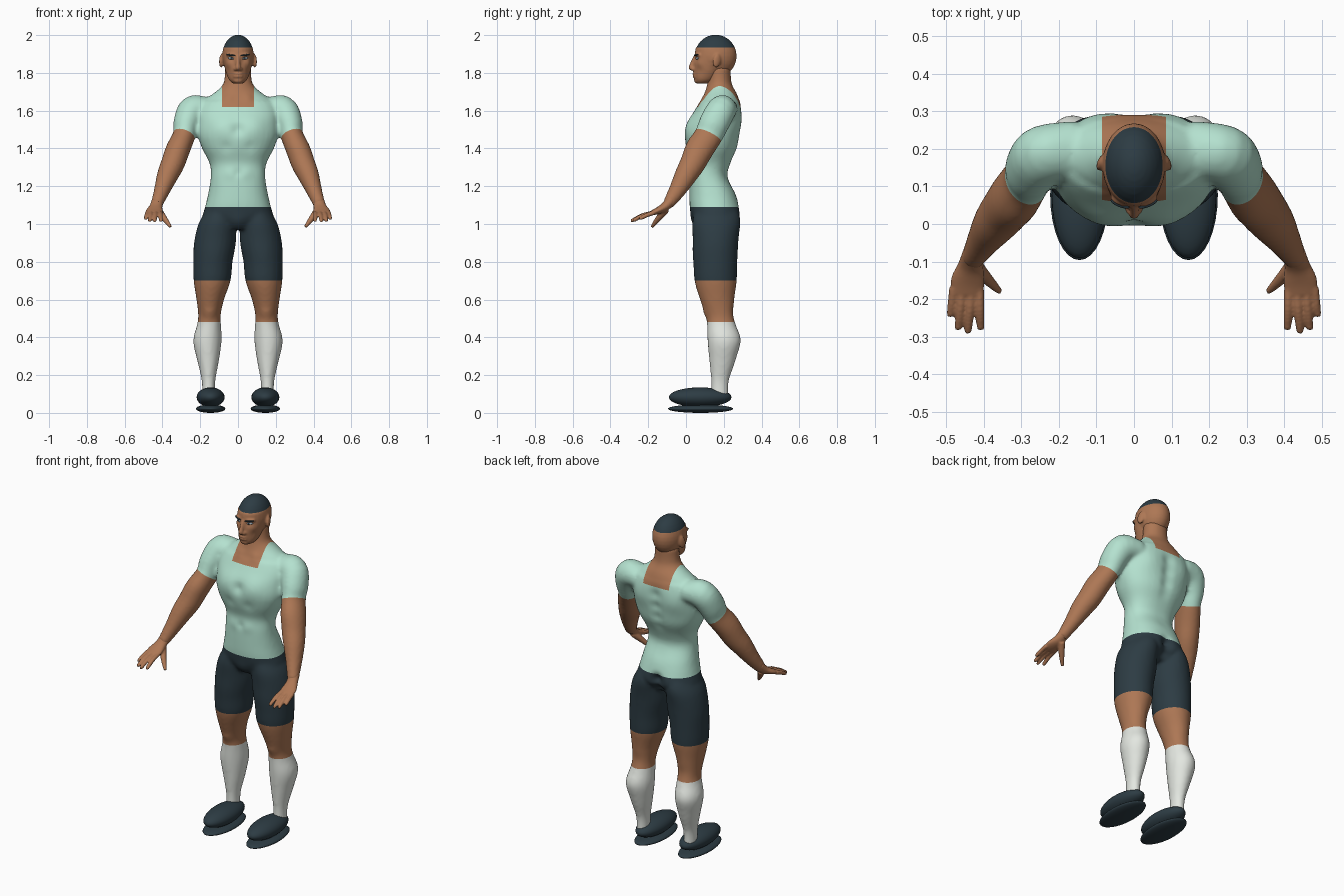
import bpy, bmesh, math
from mathutils import Vector, Matrix, Euler


def material(name, rgb):
    m = bpy.data.materials.new(name)
    m.diffuse_color = (*rgb, 1)
    return m


SKIN = material("skin brown", (0.42, 0.185, 0.09))
MINT = material("mint cloth", (0.46, 0.76, 0.63))
SLATE = material("dark slate", (0.026, 0.045, 0.057))
WHITE = material("sock white", (0.80, 0.83, 0.78))
EYE = material("eye grey", (0.40, 0.47, 0.53))


def spline(rows, steps=4):
    """Smooth interpolation through rows of numbers."""
    out = []
    for i in range(len(rows) - 1):
        p = [rows[max(0, min(len(rows) - 1, i + k))] for k in (-1, 0, 1, 2)]
        for j in range(steps):
            t = j / steps
            out.append([0.5 * (2 * b + (c - a) * t + (2 * a - 5 * b + 4 * c - d) * t * t
                               + (3 * b - a - 3 * c + d) * t ** 3) for a, b, c, d in zip(*p)])
    return out + [list(rows[-1])]


def loft(bm, rows, side=1, flat=False, ref=(0, 1, 0), power=1.0, n=24):
    """Closed tube through rows of (x, y, z, a, b); b runs along ref."""
    rows = spline(rows)
    pts = [Vector((r[0] * side, r[1], r[2])) for r in rows]
    rings = []
    for i, r in enumerate(rows):
        t = Vector((0, 0, 1)) if flat else (pts[min(i + 1, len(pts) - 1)] - pts[max(i - 1, 0)]).normalized()
        u = Vector(ref)
        u = (u - t * u.dot(t)).normalized()
        v = t.cross(u)
        ring = []
        for k in range(n):
            c, s = math.cos(math.tau * k / n), math.sin(math.tau * k / n)
            c, s = (math.copysign(abs(q) ** power, q) for q in (c, s))
            ring.append(bm.verts.new(pts[i] + v * c * r[3] + u * s * r[4]))
        rings.append(ring)
    for p, q in zip(rings, rings[1:]):
        for k in range(n):
            bm.faces.new((p[k], p[(k + 1) % n], q[(k + 1) % n], q[k]))
    bm.faces.new(rings[0][::-1])
    bm.faces.new(rings[-1])


def ellipsoid(bm, centre, radii, rot=(0, 0, 0)):
    bmesh.ops.create_uvsphere(bm, u_segments=32, v_segments=16, radius=1,
                              matrix=Matrix.LocRotScale(Vector(centre), Euler(rot), Vector(radii)))


def add(name, bm, mats):
    bmesh.ops.recalc_face_normals(bm, faces=bm.faces[:])
    for f in bm.faces:
        f.smooth = True
    me = bpy.data.meshes.new(name)
    bm.to_mesh(me)
    bm.free()
    for m in mats:
        me.materials.append(m)
    ob = bpy.data.objects.new(name, me)
    bpy.context.scene.collection.objects.link(ob)
    return ob


def sculpt(name, bm, mats, voxel, smooth, bumps=(), cuts=(), rule=None):
    """Fuse overlapping volumes, push muscles in or out, cut colour borders."""
    ob = add(name, bm, [])
    rm = ob.modifiers.new("fuse", 'REMESH')
    rm.mode, rm.voxel_size = 'VOXEL', voxel
    sm = ob.modifiers.new("relax", 'SMOOTH')
    sm.factor, sm.iterations = 0.5, smooth
    bpy.context.view_layer.update()
    me = bpy.data.meshes.new_from_object(ob.evaluated_get(bpy.context.evaluated_depsgraph_get()))
    ob.modifiers.clear()
    ob.data = me
    me.materials.clear()
    for m in mats:
        me.materials.append(m)
    bm = bmesh.new()
    bm.from_mesh(me)
    bm.normal_update()
    moves = []
    for v in bm.verts:
        p = Vector((abs(v.co.x), v.co.y, v.co.z))
        h = sum(amp * math.exp(-(p - Vector(c)).length_squared / r ** 2) for c, r, amp in bumps)
        moves.append(v.normal * h)
    for v, d in zip(bm.verts, moves):
        v.co += d
    for co, no in cuts:
        bmesh.ops.bisect_plane(bm, geom=bm.verts[:] + bm.edges[:] + bm.faces[:],
                               plane_co=co, plane_no=no, dist=1e-5)
    for f in bm.faces:
        f.smooth = True
        f.material_index = rule(f.calc_center_median()) if rule else 0
    bm.to_mesh(me)
    bm.free()
    return ob


# Body: torso with neck, arms and legs fused together
body = bmesh.new()
loft(body, [(0, .15, .975, .12, .085), (0, .155, 1.03, .185, .122), (0, .15, 1.09, .174, .13),
            (0, .14, 1.16, .158, .122), (0, .12, 1.25, .144, .10), (0, .13, 1.32, .150, .105),
            (0, .137, 1.40, .190, .135), (0, .14, 1.47, .212, .145), (0, .153, 1.54, .214, .142),
            (0, .17, 1.60, .214, .125), (0, .18, 1.65, .190, .105)],
     flat=True, power=.88, n=32)
loft(body, [(0, .18, 1.62, .20, .10), (0, .182, 1.66, .175, .098), (0, .183, 1.695, .125, .084),
            (0, .178, 1.735, .082, .067), (0, .178, 1.78, .071, .06), (0, .178, 1.83, .069, .06)], flat=True)
for s in (1, -1):
    loft(body, [(.15, .20, 1.61, .06, .075), (.235, .185, 1.60, .076, .078), (.272, .15, 1.535, .070, .080),
                (.285, .12, 1.47, .060, .075), (.32, .07, 1.39, .064, .074), (.345, .035, 1.32, .063, .068),
                (.372, 0, 1.26, .057, .060), (.402, -.045, 1.18, .043, .046), (.432, -.097, 1.10, .031, .030)],
         side=s)
    loft(body, [(.09, .155, 1.07, .08, .11), (.11, .158, 1.0, .10, .125), (.122, .158, .90, .111, .119),
                (.133, .157, .80, .104, .115), (.137, .157, .70, .098, .112), (.147, .165, .60, .073, .091),
                (.151, .18, .52, .060, .076), (.153, .187, .47, .063, .076), (.162, .20, .38, .075, .086),
                (.158, .192, .27, .056, .068), (.156, .18, .17, .036, .047), (.156, .178, .08, .034, .046)],
         side=s, flat=True)

muscles = [((.085, .01, 1.51), .06, .010), ((0, 0, 1.50), .03, -.012), ((.06, .02, 1.41), .03, -.006),
           ((.045, .02, 1.27), .03, .004), ((0, .02, 1.27), .02, -.005), ((.12, .29, 1.54), .06, .008),
           ((.09, .28, 1.04), .06, .010), ((0, .28, 1.06), .03, -.03), ((0, .27, .99), .03, -.02),
           ((.15, .10, .53), .03, .007), ((.12, .04, .85), .08, .006), ((.17, .28, .39), .05, .005),
           ((.15, .25, .53), .04, -.006), ((0, .03, 1.0), .045, .012), ((.05, .095, 1.665), .025, .006),
           ((.27, .20, 1.62), .06, .006), ((.30, .03, 1.42), .05, .005), ((.235, .20, 1.66), .04, .005)]
muscles += [((0, .29, z), .035, -.014) for z in (1.22, 1.29, 1.36, 1.43, 1.50, 1.57)]

SLEEVE_AT, SLEEVE_DIR = Vector((.28, .12, 1.465)), Vector((.3, -.4, -.8))


def outfit(p):
    q = Vector((abs(p.x), p.y, p.z))
    if q.x > .222 and p.z > 1.05 and (q - SLEEVE_AT).dot(SLEEVE_DIR) > 0:
        return 0                      # bare arm
    if p.z > 1.765 or (q.x < .085 and p.z > 1.62):
        return 0                      # neck and square neckline
    if p.z > 1.09:
        return 1                      # shirt
    if p.z > .70:
        return 2                      # shorts
    return 0 if p.z > .48 else 3      # knees, then socks


borders = [((0, 0, z), (0, 0, 1)) for z in (.48, .70, 1.09, 1.62)]
for s in (1, -1):
    borders.append(((.085 * s, 0, 0), (1, 0, 0)))
    borders.append(((.28 * s, .12, 1.465), (.3 * s, -.4, -.8)))
sculpt("body", body, [SKIN, MINT, SLATE, WHITE], .011, 5, muscles, borders, outfit)

# Head: skull, jaw, nose, lips, brow ridges and ears, with a close cap of hair
head = bmesh.new()
ellipsoid(head, (0, .157, 1.889), (.084, .111, .113))
loft(head, [(0, .088, 1.744, .026, .032), (0, .10, 1.762, .047, .055), (0, .115, 1.80, .063, .074),
            (0, .125, 1.84, .073, .084), (0, .14, 1.89, .080, .095), (0, .15, 1.93, .079, .10)], flat=True)
loft(head, [(0, .05, 1.89, .009, .011), (0, .037, 1.855, .011, .014), (0, .027, 1.826, .014, .015),
            (0, .037, 1.812, .012, .011)], flat=True)
ellipsoid(head, (0, .062, 1.760), (.026, .020, .016))
for z in (1.795, 1.781):
    ellipsoid(head, (0, .047, z), (.026, .013, .007))
for s in (1, -1):
    ellipsoid(head, (.015 * s, .040, 1.820), (.010, .013, .010))
    ellipsoid(head, (.036 * s, .062, 1.896), (.030, .014, .009), (0, 0, .35 * s))
    ellipsoid(head, (.088 * s, .163, 1.864), (.010, .022, .037), (-.2, 0, .35 * s))
sculpt("head", head, [SKIN, SLATE], .006, 3,
       [((.035, .05, 1.874), .016, -.006), ((.06, .065, 1.81), .025, -.004), ((.055, .07, 1.85), .02, .003)],
       [((0, 0, 1.935), (0, 0, 1))], lambda p: 1 if p.z > 1.935 else 0)

for s, tag in ((1, "left"), (-1, "right")):
    # Eyes with dark pupils, and eyebrows
    for part, c, r, mat in (("eye", (.036 * s, .062, 1.877), (.017, .010, .007), EYE),
                            ("pupil", (.035 * s, .0545, 1.877), (.006, .004, .006), SLATE),
                            ("eyebrow", (.037 * s, .054, 1.894), (.027, .009, .0045), SLATE)):
        bm = bmesh.new()
        ellipsoid(bm, c, r, (0, -.12 * s, .38 * s))
        add(f"{tag}_{part}", bm, [mat])

    # Hand: palm, four fingers and thumb
    hand = bmesh.new()
    X = (1, 0, 0)
    loft(hand, [(.425, -.075, 1.13, .028, .030), (.434, -.11, 1.092, .024, .034),
                (.442, -.15, 1.070, .018, .045), (.445, -.188, 1.056, .012, .043)], side=s, ref=X)
    for x0, x1, y1, z1 in ((.480, .488, -.247, 1.028), (.457, .467, -.282, 1.018),
                           (.433, .441, -.291, 1.016), (.411, .408, -.282, 1.018)):
        loft(hand, [(x0, -.17, 1.060, .012, .012), ((x0 + x1) / 2, (y1 - .17) / 2, 1.046, .0115, .0115),
                    (x1, y1 + .008, z1 + .003, .010, .010), (x1, y1, z1, .006, .006)],
             side=s, ref=X, n=12)
    loft(hand, [(.425, -.105, 1.078, .020, .020), (.398, -.138, 1.040, .017, .017),
                (.372, -.165, 1.005, .012, .012), (.356, -.180, .984, .008, .008)], side=s, ref=X, n=12)
    sculpt(f"{tag}_hand", hand, [SKIN], .005, 2)

    # Shoe: rounded upper over a flat oval sole
    for part, c, r in (("shoe", (.145 * s, .075, .083), (.074, .166, .052)),
                       ("sole", (.145 * s, .077, .022), (.078, .173, .022))):
        bm = bmesh.new()
        ellipsoid(bm, c, r)
        add(f"{tag}_{part}", bm, [SLATE])
